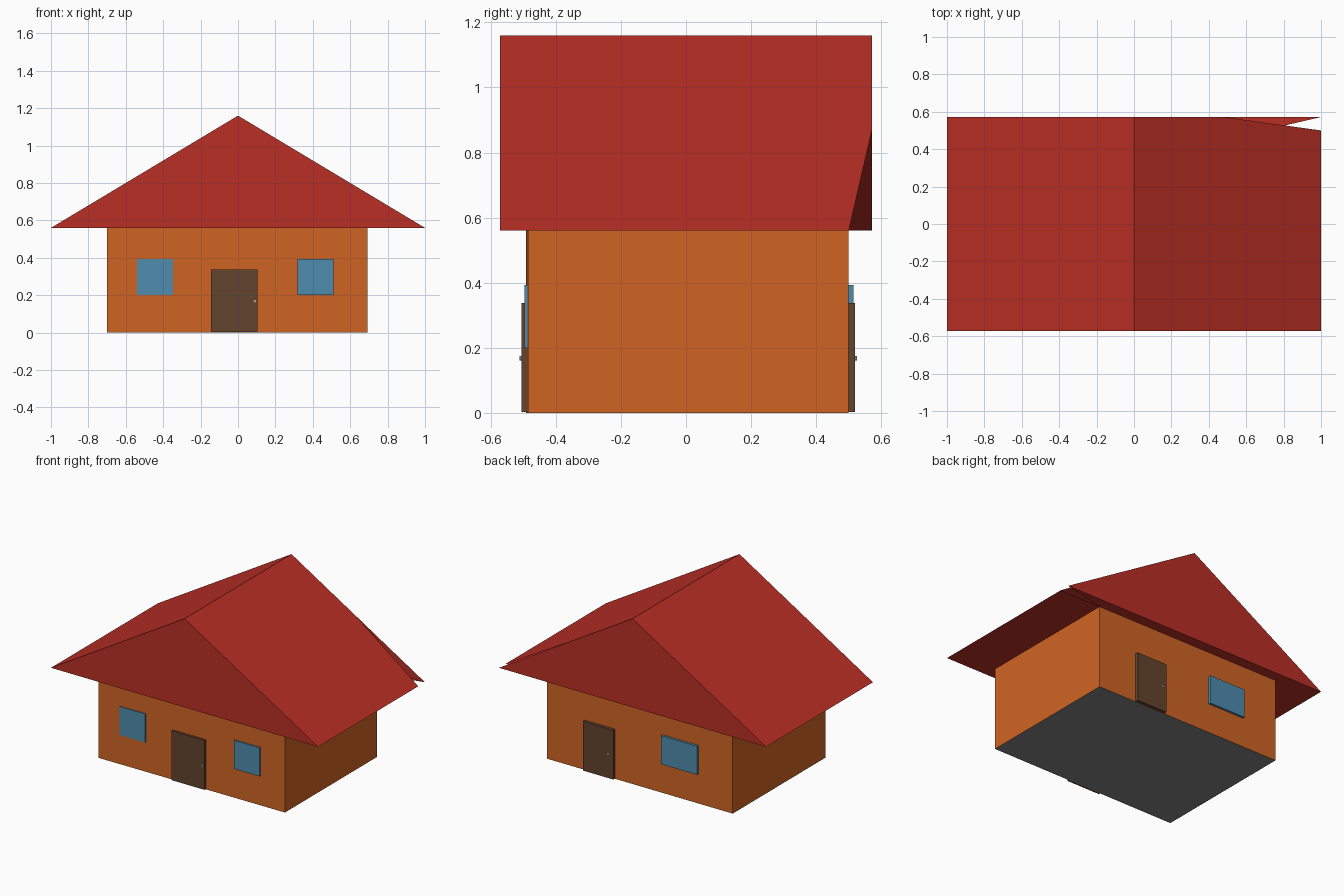
import bpy, bmesh, math
from mathutils import Vector, Matrix

if "Cube" in bpy.data.objects:
    bpy.data.objects.remove(bpy.data.objects["Cube"])


def lin(c):
    c /= 255
    return c / 12.92 if c <= 0.04045 else ((c + 0.055) / 1.055) ** 2.4


def material(name, r, g, b):
    m = bpy.data.materials.new(name)
    m.diffuse_color = (lin(r), lin(g), lin(b), 1)
    m.use_nodes = True
    m.node_tree.nodes["Principled BSDF"].inputs["Base Color"].default_value = m.diffuse_color
    return m


ORANGE = material("orange wall", 208, 100, 35)
GREY = material("grey floor", 132, 132, 132)
RED = material("red roof", 186, 47, 37)
BROWN = material("brown door", 99, 67, 47)
BLUE = material("blue window", 78, 140, 173)
SILVER = material("silver knob", 170, 170, 172)


def finish(name, bm, *mats):
    me = bpy.data.meshes.new(name)
    bm.to_mesh(me)
    bm.free()
    for m in mats:
        me.materials.append(m)
    ob = bpy.data.objects.new(name, me)
    bpy.context.collection.objects.link(ob)
    return ob


def shell(name, polys, centre, *mats):
    """Flat faces, all turned away from the centre."""
    bm = bmesh.new()
    for pts in polys:
        f = bm.faces.new([bm.verts.new(p) for p in pts])
        f.normal_update()
        if f.normal.dot(f.calc_center_median() - Vector(centre)) < 0:
            f.normal_flip()
        if len(mats) > 1 and f.normal.z < -0.9:
            f.material_index = 1
    bmesh.ops.remove_doubles(bm, verts=bm.verts, dist=1e-5)
    return finish(name, bm, *mats)


def box(name, x0, x1, y0, y1, z0, z1, mat):
    bm = bmesh.new()
    bmesh.ops.create_cube(bm, size=1)
    for v in bm.verts:
        v.co = ((x0 + x1) / 2 + v.co.x * (x1 - x0),
                (y0 + y1) / 2 + v.co.y * (y1 - y0),
                (z0 + z1) / 2 + v.co.z * (z1 - z0))
    return finish(name, bm, mat)


def knob(name, x, y, z):
    bm = bmesh.new()
    bmesh.ops.create_cone(bm, cap_ends=True, segments=8, radius1=0.007,
                          radius2=0.007, depth=0.014,
                          matrix=Matrix.Translation((x, y, z)) @ Matrix.Rotation(math.pi / 2, 4, 'X'))
    return finish(name, bm, SILVER)


EAVE, RIDGE, DEPTH = 0.56, 1.16, 0.572

# Walls with grey floor, open at the top under the roof
plan = [(-0.70, -0.492), (0.692, -0.486), (0.692, 0.50), (-0.70, 0.50)]
low = [(x, y, 0) for x, y in plan]
high = [(x, y, EAVE) for x, y in plan]
sides = [[low[i], low[(i + 1) % 4], high[(i + 1) % 4], high[i]] for i in range(4)]
shell("walls", sides + [low], (0, 0, 0.28), ORANGE, GREY)

# Gable roof; the right slope is cut away at its back corner
fl, fr = (-1, -DEPTH, EAVE), (1, -DEPTH, EAVE)
bl, br = (-1, DEPTH, EAVE), (1, DEPTH, EAVE)
ft, bt = (0, -DEPTH, RIDGE), (0, DEPTH, RIDGE)
notch, cut = (0.48, DEPTH, 0.872), (1, 0.50, EAVE)
shell("roof", [
    [fl, ft, bt, bl],                 # left slope
    [fr, cut, notch, bt, ft],         # right slope
    [fl, fr, ft],                     # front gable
    [bl, br, notch, bt],              # back gable
    [fl, fr, high[1], high[0]],       # eave undersides
    [fr, cut, high[2], high[1]],
    [br, bl, high[3], high[2]],
    [bl, fl, high[0], high[3]],
], (0, 0, 0.75), RED)

# Front door, knob and two windows
box("front_door", -0.145, 0.103, -0.505, -0.48, 0.003, 0.337, BROWN)
knob("front_knob", 0.09, -0.504, 0.168)
for side, x0 in (("left", -0.54), ("right", 0.317)):
    box(f"front_{side}_window", x0, x0 + 0.193, -0.497, -0.48, 0.20, 0.393, BLUE)

# Back door, knob and wide window
box("back_door", 0.18, 0.406, 0.495, 0.52, 0.003, 0.337, BROWN)
knob("back_knob", 0.215, 0.519, 0.168)
box("back_window", -0.443, -0.172, 0.495, 0.515, 0.20, 0.393, BLUE)
